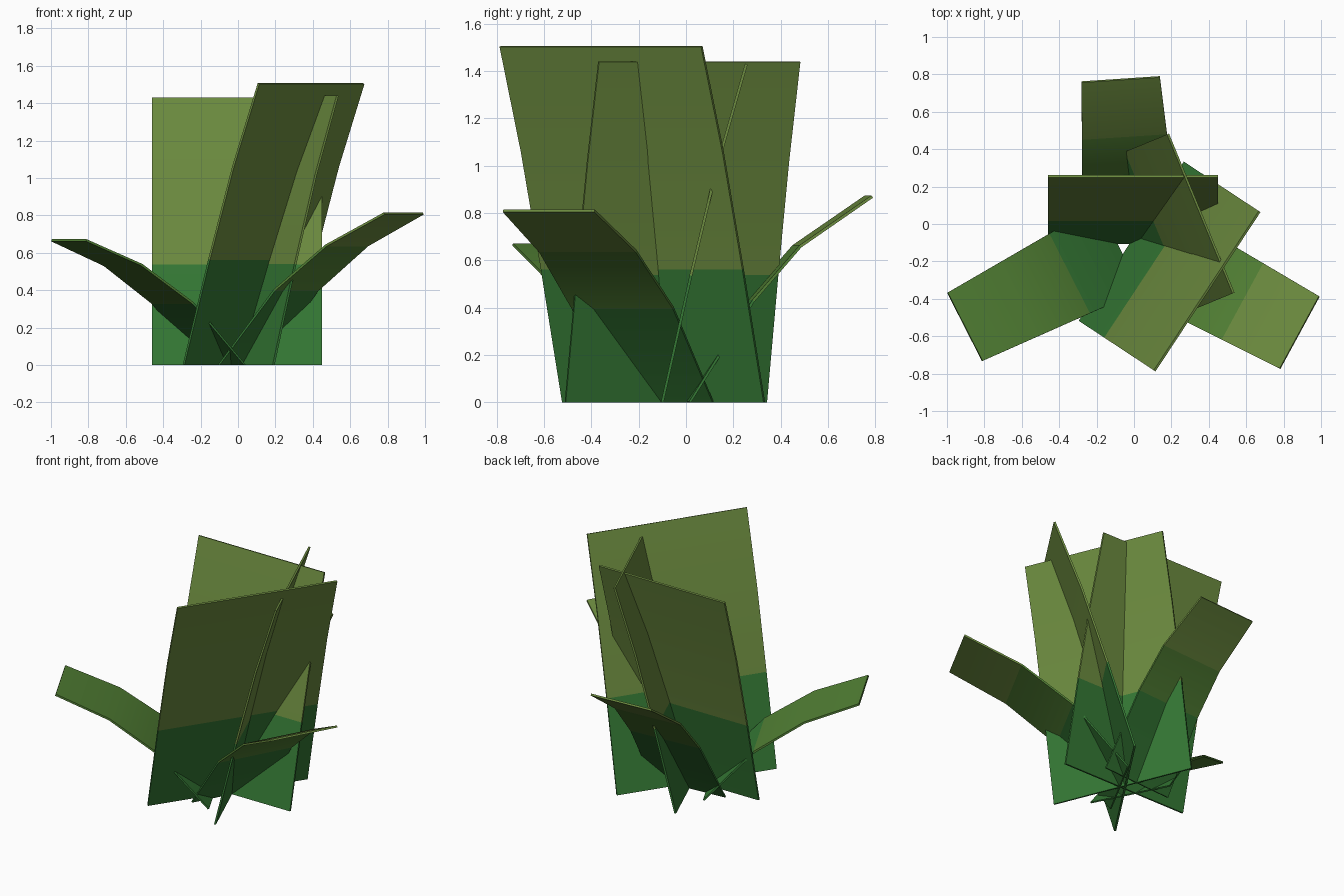
import bpy, bmesh
from math import radians, cos, sin

if "Cube" in bpy.data.objects:
    bpy.data.objects.remove(bpy.data.objects["Cube"])


def material(name, rgb):
    m = bpy.data.materials.new(name)
    m.diffuse_color = (*rgb, 1)
    m.use_nodes = True
    m.node_tree.nodes["Principled BSDF"].inputs["Base Color"].default_value = m.diffuse_color
    return m


# Green at the root, fading to yellow-green at the tips
shades = [material("root_green", (0.035, 0.19, 0.035)),
          material("middle_green", (0.085, 0.22, 0.035)),
          material("tip_green", (0.15, 0.26, 0.05))]


def leaf(name, root, angle, profile, w0, w1):
    """Bent strip: root = middle of the ground edge, angle = lean direction,
    profile = (outward, height) pairs, width runs from w0 to w1."""
    a = radians(angle)
    out, side = (cos(a), sin(a)), (-sin(a), cos(a))
    reach = profile[-1][0]
    bm = bmesh.new()
    rows = []
    for d, z in profile:
        h = (w0 + (w1 - w0) * d / reach) / 2
        rows.append([bm.verts.new((root[0] + out[0] * d + side[0] * s * h,
                                   root[1] + out[1] * d + side[1] * s * h, z))
                     for s in (-1, 1)])
    for lo, hi in zip(rows, rows[1:]):
        f = bm.faces.new((lo[0], hi[0], hi[1], lo[1]))
        f.smooth = True
        height = sum(v.co.z for v in f.verts) / 4
        f.material_index = 0 if height < 0.3 else 1 if height < 0.65 else 2
    me = bpy.data.meshes.new(name)
    bm.to_mesh(me)
    bm.free()
    for m in shades:
        me.materials.append(m)
    ob = bpy.data.objects.new(name, me)
    bpy.context.collection.objects.link(ob)
    # Thin double-sided sheet
    mod = ob.modifiers.new("thickness", "SOLIDIFY")
    mod.thickness = 0.012
    mod.offset = 0
    bpy.context.view_layer.objects.active = ob
    ob.select_set(True)
    bpy.ops.object.modifier_apply(modifier=mod.name)
    bpy.ops.object.shade_smooth_by_angle(angle=radians(40))
    ob.select_set(False)
    for v in ob.data.vertices:
        v.co.z = max(v.co.z, 0)


def tall(lean, top):
    return [(lean * f, top * h) for f, h in ((0, 0), (0.34, 0.375), (0.66, 0.705), (1, 1))]


# Tall upright leaves
leaf("tall_leaf_back", (-0.005, -0.10), 90, tall(0.355, 1.43), 0.91, 0.91)
leaf("tall_leaf_front", (-0.01, -0.095), -33.4, tall(0.48, 1.505), 1.02, 1.02)
leaf("tall_leaf_right", (0.015, -0.085), 22.4, tall(0.37, 1.44), 0.92, 0.92)

# Short leaves arching outward
leaf("low_leaf_right", (0.02, -0.11), -28.5,
     [(0, 0), (0.33, 0.40), (0.64, 0.64), (0.985, 0.81)], 0.51, 0.44)
leaf("low_leaf_left", (-0.08, -0.13), 207,
     [(0, 0), (0.30, 0.33), (0.60, 0.535), (0.925, 0.667)], 0.51, 0.41)
leaf("low_leaf_back", (-0.02, 0.0), 93.8,
     [(0, 0), (0.27, 0.43), (0.47, 0.66), (0.775, 0.87)], 0.51, 0.42)
